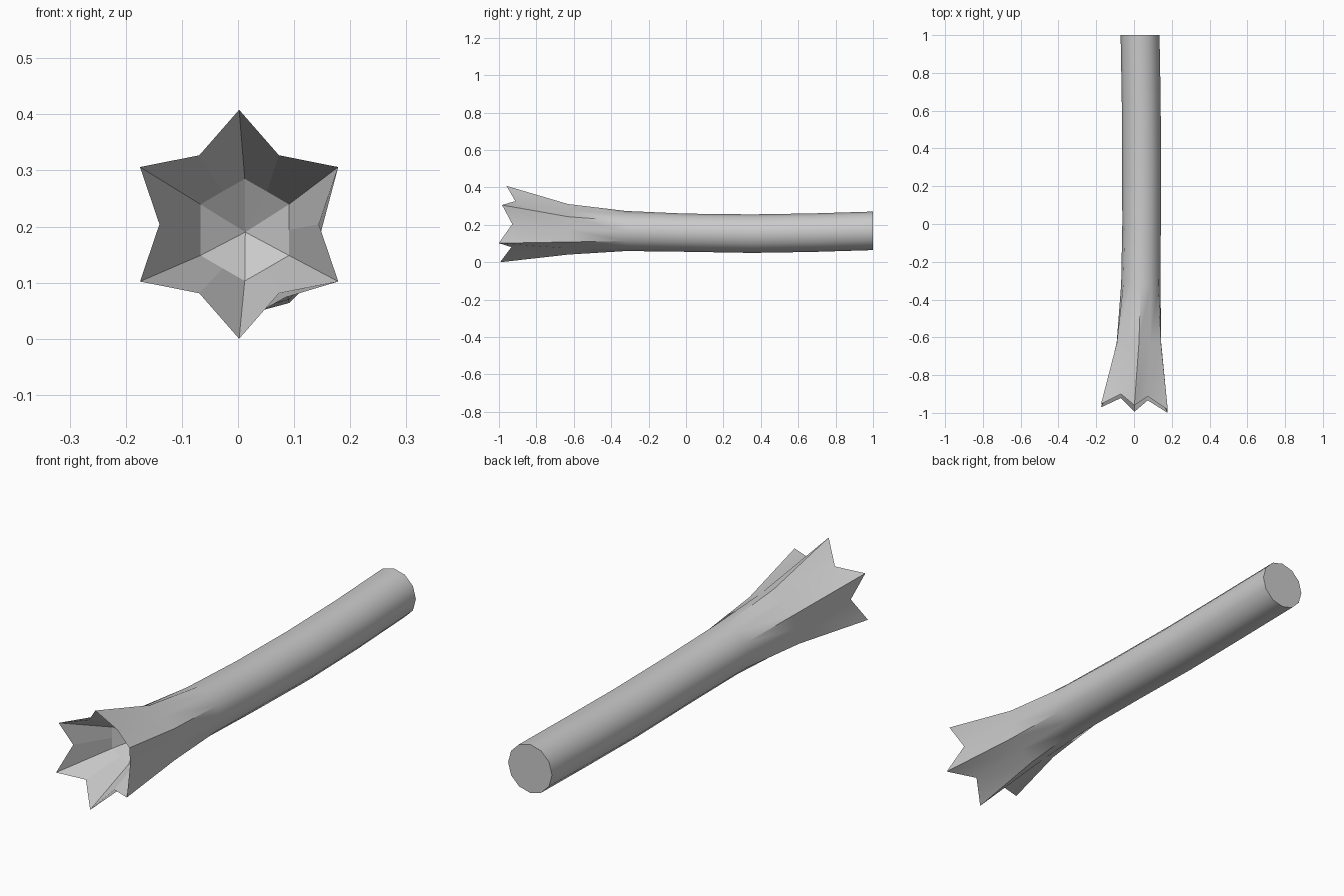
import bpy, bmesh, math

cube = bpy.data.objects.get("Cube")
if cube:
    bpy.data.objects.remove(cube, do_unlink=True)

SIDES = 12

grey = bpy.data.materials.new("plain grey")
grey.use_nodes = True
grey.diffuse_color = (0.6, 0.6, 0.6, 1)
grey.node_tree.nodes["Principled BSDF"].inputs["Base Color"].default_value = (0.6, 0.6, 0.6, 1)

bm = bmesh.new()


def ring(y, cx, cz, tip, notch, tooth=0.0, tilt=0.0):
    """Twelve-sided section; odd corners become star tips pushed forward by tooth."""
    verts = []
    for i in range(SIDES):
        a = math.tau * i / SIDES
        odd = i % 2
        r = tip if odd else notch
        dx, dz = r * math.cos(a), r * math.sin(a)
        verts.append(bm.verts.new((cx + dx, y - tooth * odd + tilt * (dz - dx), cz + dz)))
    return verts


def bridge(a, b):
    return [bm.faces.new((a[i], a[(i + 1) % SIDES], b[(i + 1) % SIDES], b[i]))
            for i in range(SIDES)]


# Gently bent body, from the capped back end to the flared star rim
body = [
    ring(1.00, 0.032, 0.168, 0.103, 0.103),
    ring(0.67, 0.038, 0.158, 0.103, 0.103),
    ring(0.35, 0.040, 0.153, 0.103, 0.103),
    ring(0.00, 0.040, 0.158, 0.102, 0.102),
    ring(-0.32, 0.036, 0.167, 0.107, 0.104),
    ring(-0.63, 0.026, 0.176, 0.135, 0.118),
]
rim = ring(-0.917, 0.002, 0.204, 0.204, 0.142, tooth=0.06, tilt=0.085)
sections = body + [rim]
for a, b in zip(sections, sections[1:]):
    bridge(a, b)
bm.faces.new(body[0])

# Hollow mouth: funnel to an inner hexagon, then a shallow pointed floor
throat = ring(-0.75, 0.012, 0.194, 0.091, 0.079)
inside = bridge(rim, throat)
floor = bm.verts.new((0.013, -0.69, 0.19))
for i in range(SIDES):
    inside.append(bm.faces.new((throat[i], throat[(i + 1) % SIDES], floor)))

bmesh.ops.recalc_face_normals(bm, faces=bm.faces)
bm.faces.index_update()
inside_ids = [f.index for f in inside]

mesh = bpy.data.meshes.new("flared_tube")
bm.to_mesh(mesh)
bm.free()
tube = bpy.data.objects.new("flared_tube", mesh)
bpy.context.collection.objects.link(tube)
mesh.materials.append(grey)

# Smooth outside, faceted mouth
bpy.ops.object.select_all(action="DESELECT")
tube.select_set(True)
bpy.context.view_layer.objects.active = tube
bpy.ops.object.shade_smooth_by_angle(angle=math.radians(40))
for i in inside_ids:
    mesh.polygons[i].use_smooth = False
